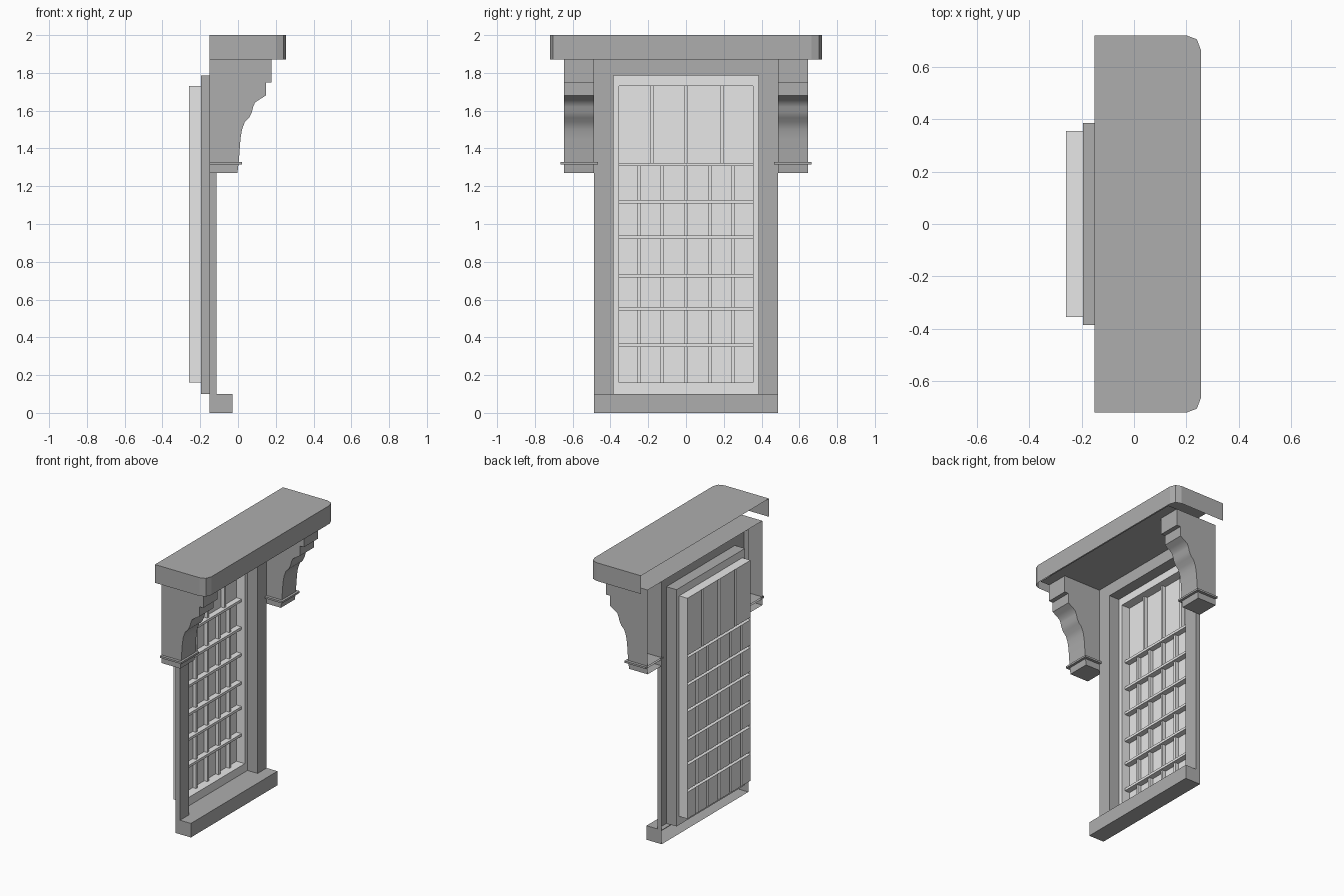
import bpy
import bmesh
import math

cube = bpy.data.objects.get("Cube")
if cube:
    bpy.data.objects.remove(cube, do_unlink=True)


def material(name, value):
    mat = bpy.data.materials.new(name)
    colour = (value, value, value, 1)
    mat.use_nodes = True
    mat.diffuse_color = colour
    mat.node_tree.nodes["Principled BSDF"].inputs["Base Color"].default_value = colour
    return mat


STONE = material("stone_grey", 0.42)
PALE = material("pale_grey", 0.8)


def finish(name, bm, mat):
    mesh = bpy.data.meshes.new(name)
    bm.to_mesh(mesh)
    bm.free()
    mesh.materials.append(mat)
    obj = bpy.data.objects.new(name, mesh)
    bpy.context.collection.objects.link(obj)
    return obj


# Box shells: each box is (x range, y range, z range, faces kept)
def shells(name, mat, boxes, inward=False):
    bm = bmesh.new()
    for xs, ys, zs, keep in boxes:
        ranges = (xs, ys, zs)
        for face in keep.split():
            axis = "xyz".index(face[1])
            a, b = (axis + 1) % 3, (axis + 2) % 3
            corners = []
            for i, j in ((0, 0), (1, 0), (1, 1), (0, 1)):
                p = [0, 0, 0]
                p[axis] = ranges[axis][face[0] == "+"]
                p[a], p[b] = ranges[a][i], ranges[b][j]
                corners.append(bm.verts.new(p))
            if (face[0] == "-") != inward:
                corners.reverse()
            bm.faces.new(corners)
    bmesh.ops.remove_doubles(bm, verts=bm.verts, dist=0.0001)
    return finish(name, bm, mat)


# Extruded outline whose last few edges stay open
def prism(name, mat, outline, place, lo, hi, skip, low_cap=True):
    bm = bmesh.new()
    low = [bm.verts.new(place(u, v, lo)) for u, v in outline]
    high = [bm.verts.new(place(u, v, hi)) for u, v in outline]
    n = len(outline)
    for i in range(n - skip):
        bm.faces.new((low[i], low[i + 1], high[i + 1], high[i]))
    bm.faces.new(high)
    if low_cap:
        bm.faces.new(low[::-1])
    bmesh.ops.recalc_face_normals(bm, faces=bm.faces)
    return finish(name, bm, mat)


BACK = -0.15      # wall plane
FACE = -0.115     # front of the frame
LEDGE = -0.195    # step behind the frame
GLASS = -0.26     # pane plane
W = 0.487         # half width of the frame
OPEN = 0.385      # half width of the opening
PANE = 0.355      # half width of the glazing
Z0, Z1 = 0.16, 1.73

# Canopy with chamfered front corners, and the soffit under it
half = [(BACK, 0.72), (0.2, 0.72), (0.24, 0.705), (0.255, 0.665)]
outline = [(x, -y) for x, y in half] + half[::-1]
prism("canopy", STONE, outline, lambda u, v, w: (u, v, w), 1.87, 2.0, 1, False)
shells("canopy_soffit", STONE, [((BACK, 0.25), (-0.645, 0.645), (1.87, 2), "-z")])

# Frame posts, header and sill
shells("frame_posts", STONE, [
    ((BACK, FACE), (-W, -OPEN), (0.1, 1.87), "+x -y"),
    ((BACK, FACE), (OPEN, W), (0.1, 1.87), "+x +y")])
shells("frame_header", STONE, [((BACK, FACE), (-OPEN, OPEN), (1.785, 1.87), "+x")])
shells("sill", STONE, [((BACK, -0.03), (-W, W), (0, 0.1), "+x -y +y -z +z")])

# Reveal behind the frame
shells("reveal", STONE, [
    ((LEDGE, FACE), (-OPEN, OPEN), (0.1, 1.785), "-y +y +z"),
    ((LEDGE, BACK), (-OPEN, OPEN), (0.1, 1.785), "-z")], inward=True)

# Sash: flat ledge and recessed side walls
flat = (LEDGE, LEDGE)
shells("sash_ledge", PALE, [
    (flat, (-OPEN, -PANE), (0.1, 1.785), "+x"),
    (flat, (PANE, OPEN), (0.1, 1.785), "+x"),
    (flat, (-PANE, PANE), (0.1, Z0), "+x"),
    (flat, (-PANE, PANE), (Z1, 1.785), "+x")])
shells("sash_walls", PALE, [
    ((GLASS, LEDGE), (-PANE, PANE), (Z0, Z1), "-y +y -z +z")], inward=True)

# Glazing bars are hollow at the back, with panes between them
BAR = 0.009
rails = [0.358, 0.551, 0.727, 0.929, 1.117, 1.315]
lower_bars = [-0.248, -0.128, 0, 0.128, 0.248]
upper_bars = [-0.182, 0, 0.19]


def gaps(lo, centres, hi):
    starts = [lo] + [c + BAR for c in centres]
    ends = [c - BAR for c in centres] + [hi]
    return list(zip(starts, ends))


horizontal = [((GLASS, GLASS + 0.04), (-PANE, PANE), (z - BAR, z + BAR), "+x -z +z")
              for z in rails]
vertical, panes = [], []
for row, span in enumerate(gaps(Z0, rails, Z1)):
    bars = upper_bars if row == len(rails) else lower_bars
    for y in bars:
        vertical.append(((GLASS, GLASS + 0.025), (y - BAR, y + BAR), span, "+x -y +y"))
    for ys in gaps(-PANE, bars, PANE):
        panes.append(((GLASS, GLASS), ys, span, "+x"))
shells("horizontal_glazing_bars", PALE, horizontal)
shells("vertical_glazing_bars", PALE, vertical)
shells("window_panes", PALE, panes)

# Scrolled brackets with a thin collar, one at each side
profile = [(0.178, 1.87), (0.178, 1.75), (0.147, 1.75), (0.147, 1.68),
           (0.115, 1.66), (0.09, 1.643), (0.08, 1.62), (0.073, 1.592),
           (0.058, 1.562), (0.036, 1.54), (0.021, 1.5), (0.013, 1.45),
           (0.005, 1.34), (-0.003, 1.27), (BACK, 1.27), (BACK, 1.87)]
for side, sign in (("right", -1), ("left", 1)):
    lo, hi = sorted((sign * W, sign * 0.645))
    bracket = prism(side + "_bracket", STONE, profile,
                    lambda u, v, w: (u, w, v), lo, hi, 2)
    bracket.data.shade_smooth()
    bracket.data.set_sharp_from_angle(angle=math.radians(40))
    shells(side + "_bracket_collar", STONE, [
        ((BACK, 0.02), (lo - 0.02, hi + 0.02), (1.315, 1.328), "+x -y +y -z +z")])
